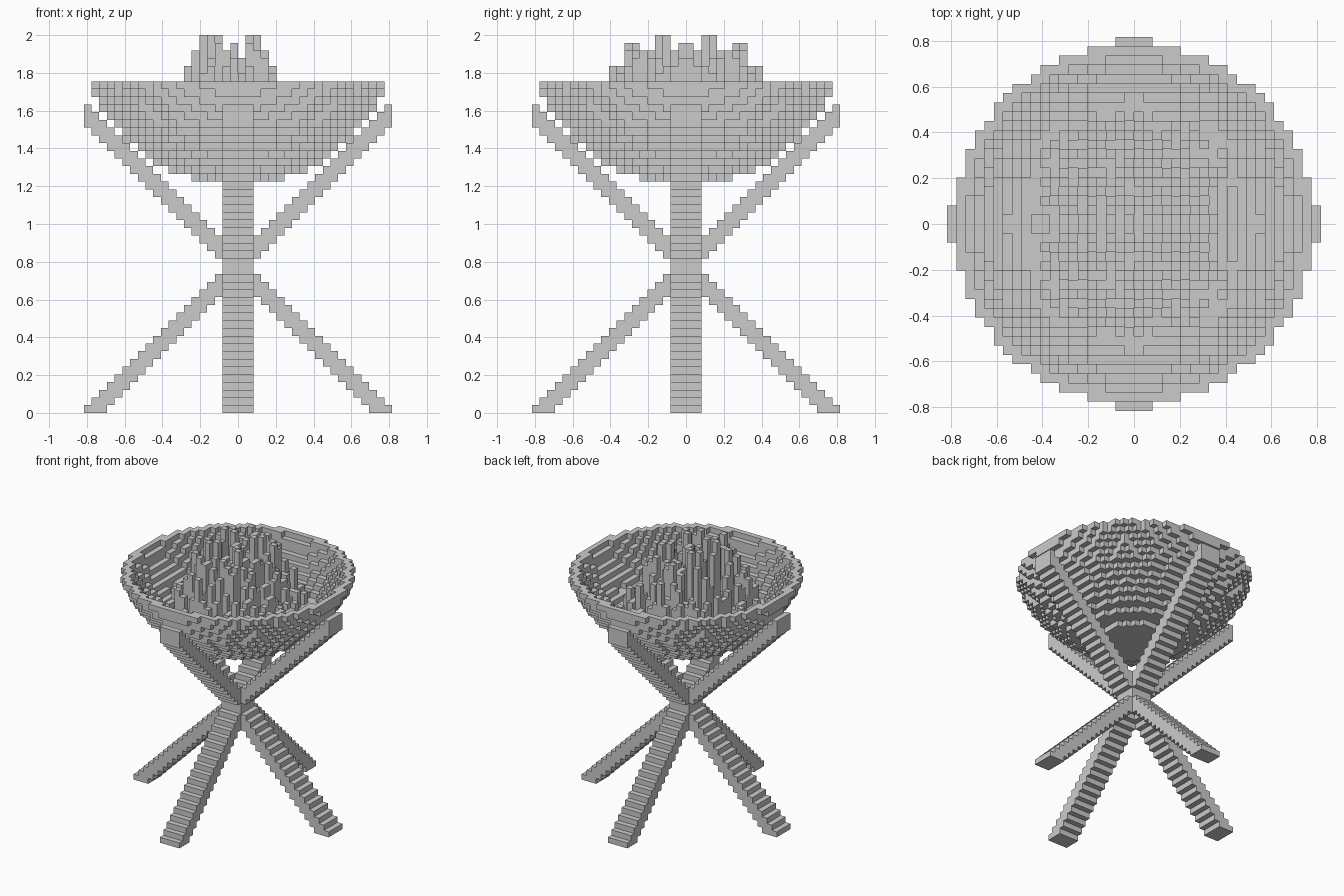
import bpy, bmesh, math, random

random.seed(4)
if "Cube" in bpy.data.objects:
    bpy.data.objects.remove(bpy.data.objects["Cube"])

U = 2 / 49                      # edge of one block
RIM, BASE = 43, 30              # bowl top and bottom, in blocks

grey = bpy.data.materials.new("stone_grey")
grey.use_nodes = True
grey.diffuse_color = (0.6, 0.6, 0.6, 1)
grey.node_tree.nodes["Principled BSDF"].inputs["Base Color"].default_value = (0.6, 0.6, 0.6, 1)

filled = set()                  # every block, so touching faces can be left out
parts = {}


def add_part(name, cells):
    parts[name] = set(cells) - filled
    filled.update(parts[name])


def block(x0, x1, y0, y1, z0, z1):
    return {(x, y, z) for x in range(x0, x1) for y in range(y0, y1) for z in range(z0, z1)}


def turn(cells, times):
    """Quarter turns around the z axis."""
    for _ in range(times):
        cells = {(-y - 1, x, z) for x, y, z in cells}
    return cells


def build(name, cells):
    """Make a mesh of the open faces of a set of blocks."""
    bm = bmesh.new()
    verts = {}

    def vert(p):
        if p not in verts:
            verts[p] = bm.verts.new([c * U for c in p])
        return verts[p]

    for c in sorted(cells):
        for axis in range(3):
            for side in (0, 1):
                near = list(c)
                near[axis] += 2 * side - 1
                if tuple(near) in filled:
                    continue
                ring = []
                for a, b in ((0, 0), (1, 0), (1, 1), (0, 1)):
                    p = list(c)
                    p[axis] += side
                    p[(axis + 1) % 3] += a
                    p[(axis + 2) % 3] += b
                    ring.append(vert(tuple(p)))
                bm.faces.new(ring if side else ring[::-1])
    mesh = bpy.data.meshes.new(name)
    bm.to_mesh(mesh)
    bm.free()
    mesh.materials.append(grey)
    bpy.context.collection.objects.link(bpy.data.objects.new(name, mesh))


# Bowl: spherical cap, hollowed
def bowl_radius(z):
    h = z - BASE + 1
    return math.sqrt(max(0, h * (41.34 - h)))


def in_ring(x, y, z):
    d = math.hypot(x + 0.5, y + 0.5)
    inner = bowl_radius(z - 1) - 1 if z > BASE else 0
    return inner <= d < bowl_radius(z)


add_part("bowl", {c for c in block(-20, 20, -20, 20, BASE, RIM) if in_ring(*c)})

# Hub and the crossed stepped legs
add_part("hub", block(-2, 2, -2, 2, 18, 20))
leg, arm = set(), set()
for k in range(20):
    if k < 18:
        leg |= block(17 - k, 20 - k, -2, 2, k, k + 1)
    arm |= block(k, min(k + 3, 20), -2, 2, 20 + k, 21 + k)
for i, side in enumerate(("left", "back", "right", "front")):
    add_part(side + "_leg", turn(leg, i))
    add_part(side + "_arm", turn(arm, i))

# Ragged heap inside the bowl, mirrored front to back
FLOOR = 33
peaks = {(-5, 2): 49, (-4, 3): 49, (-3, 2): 49, (1, 2): 49, (2, 3): 49, (-1, 0): 48,
         (-3, 7): 48, (1, 6): 48, (-6, 4): 47, (3, 5): 47, (-7, 3): 45, (4, 2): 45, (-2, 9): 45}
heap = set()
for x in range(-14, 12):
    for y in range(13):
        dx = max(0, abs(x + 1) - 4)
        dy = max(0, y - 7)
        top = 48 - math.hypot(2 * dx, 2.8 * dy)
        height = FLOOR + max(0, top - FLOOR) * random.uniform(0.25, 0.95)
        height = peaks.get((x, y), round(height))
        for z in range(BASE, height):
            if math.hypot(x + 0.5, y + 0.5) < bowl_radius(min(z, RIM - 1)):
                heap |= {(x, y, z), (x, -1 - y, z)}
add_part("heap", heap)

for name, cells in parts.items():
    build(name, cells)
